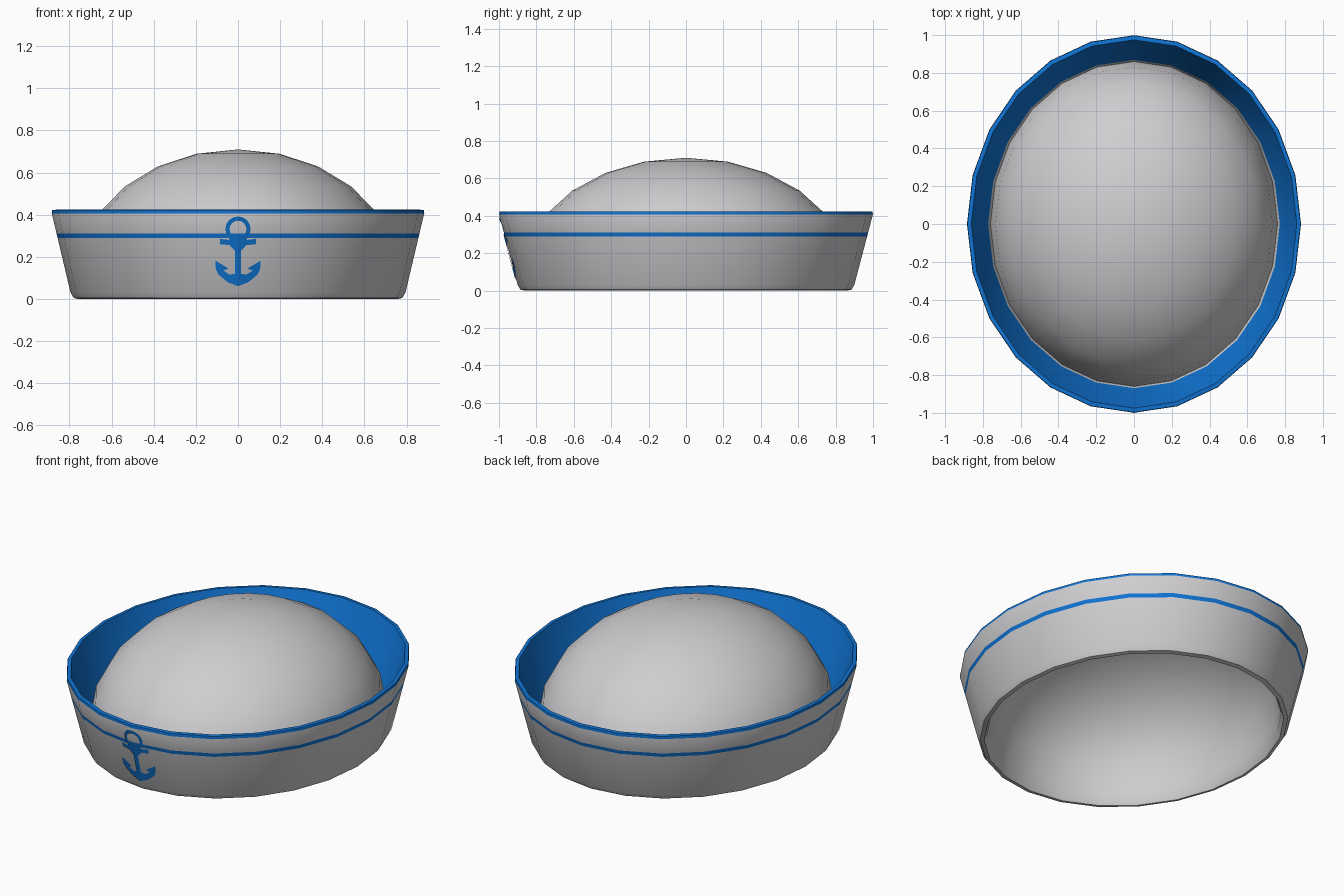
import bpy
import math

if "Cube" in bpy.data.objects:
    bpy.data.objects.remove(bpy.data.objects["Cube"])

SEG = 24


def material(name, rgb):
    m = bpy.data.materials.new(name)
    m.diffuse_color = (*rgb, 1)
    m.use_nodes = True
    m.node_tree.nodes["Principled BSDF"].inputs["Base Color"].default_value = m.diffuse_color
    return m


WHITE = material("white cloth", (0.62, 0.62, 0.64))
BLUE = material("blue trim", (0.005, 0.175, 0.66))


def make_object(name, verts, faces, mats=None, default=0):
    me = bpy.data.meshes.new(name)
    me.from_pydata(verts, [], faces)
    me.materials.append(WHITE)
    me.materials.append(BLUE)
    for i, p in enumerate(me.polygons):
        p.material_index = mats[i] if mats else default
    ob = bpy.data.objects.new(name, me)
    bpy.context.collection.objects.link(ob)
    bpy.ops.object.select_all(action='DESELECT')
    ob.select_set(True)
    bpy.context.view_layer.objects.active = ob
    bpy.ops.object.shade_smooth_by_angle(angle=math.radians(40))
    return ob


def loft(name, rings):
    """Oval rings (rx, ry, z, colour of the band that follows); radius 0 is a tip."""
    verts, faces, mats, idx = [], [], [], []
    for rx, ry, z, _ in rings:
        n = SEG if rx > 0 else 1
        idx.append([len(verts) + (k if n > 1 else 0) for k in range(SEG)])
        for k in range(n):
            a = math.tau * k / SEG
            verts.append((rx * math.cos(a), ry * math.sin(a), z))
    for i in range(len(rings) - 1):
        a, b = idx[i], idx[i + 1]
        for k in range(SEG):
            j = (k + 1) % SEG
            quad = list(dict.fromkeys((a[k], a[j], b[j], b[k])))
            faces.append(quad)
            mats.append(rings[i][3])
    return make_object(name, verts, faces, mats)


# Outer wall radii at a height
def wall(z):
    t = (z - 0.03) / 0.38
    return 0.795 + 0.09 * t, 0.9 + 0.1 * t


def wall_ring(z, col):
    return (*wall(z), z, col)


# Upturned brim: white outside with two blue stripes, blue inside
loft("brim", [
    (0.76, 0.86, 0.0, 0), (0.78, 0.885, 0.005, 0),
    wall_ring(0.03, 0), wall_ring(0.289, 1), wall_ring(0.311, 0),
    wall_ring(0.407, 1),
    (0.882, 0.997, 0.422, 1), (0.862, 0.975, 0.424, 1),
    (0.772, 0.869, 0.13, 0), (0.76, 0.86, 0.11, 0)])

# Domed crown
STEPS = [math.radians(d) for d in (90, 75, 60, 45, 30, 15, 0)]


def dome(rx, ry, z0, h):
    return [(rx * math.sin(a), ry * math.sin(a), z0 + h * math.cos(a), 0) for a in STEPS]


loft("crown", dome(0.76, 0.86, 0.11, 0.6))

# Hollow underside
loft("lining", dome(0.74, 0.84, 0.10, 0.595)[::-1] +
     [(0.745, 0.845, 0.03, 0), (0.76, 0.86, 0.0, 0)])


# Anchor badge: thin plates laid on the front facets, mirrored left to right
def on_wall(x, z):
    rx, ry = wall(z)
    f = abs(x) / (rx * math.sin(math.radians(15)))
    return (x, -ry * (1 - f * (1 - math.cos(math.radians(15)))) - 0.005, z)


def arc(r, n=8):
    return [(r * math.sin(math.pi * i / n), 0.332 + r * math.cos(math.pi * i / n))
            for i in range(n + 1)]


outer, inner = arc(0.06), arc(0.04)
halves = [[outer[i], outer[i + 1], inner[i + 1], inner[i]] for i in range(8)]      # ring
halves += [
    [(0, 0.30), (0.045, 0.30), (0.035, 0.25), (0.015, 0.23), (0, 0.23)],           # head
    [(0.038, 0.28), (0.085, 0.285), (0.085, 0.26), (0.036, 0.255)],                # crossbar
    [(0, 0.23), (0.014, 0.23), (0.014, 0.12), (0, 0.12)],                          # shank
    [(0, 0.12), (0.014, 0.12), (0.04, 0.115), (0.05, 0.08), (0.025, 0.07), (0, 0.06)],
    [(0.04, 0.115), (0.07, 0.135), (0.092, 0.115), (0.05, 0.08)],                  # arm
    [(0.045, 0.145), (0.108, 0.182), (0.105, 0.14), (0.092, 0.115), (0.07, 0.135)],  # fluke
]
verts, faces = [], []
for poly in halves:
    area = sum(p[0] * q[1] - q[0] * p[1] for p, q in zip(poly, poly[1:] + poly[:1]))
    for side in (1, -1):
        pts = [on_wall(side * x, z) for x, z in poly]
        if area * side < 0:
            pts.reverse()
        faces.append(list(range(len(verts), len(verts) + len(pts))))
        verts += pts
make_object("anchor_badge", verts, faces, default=1)
